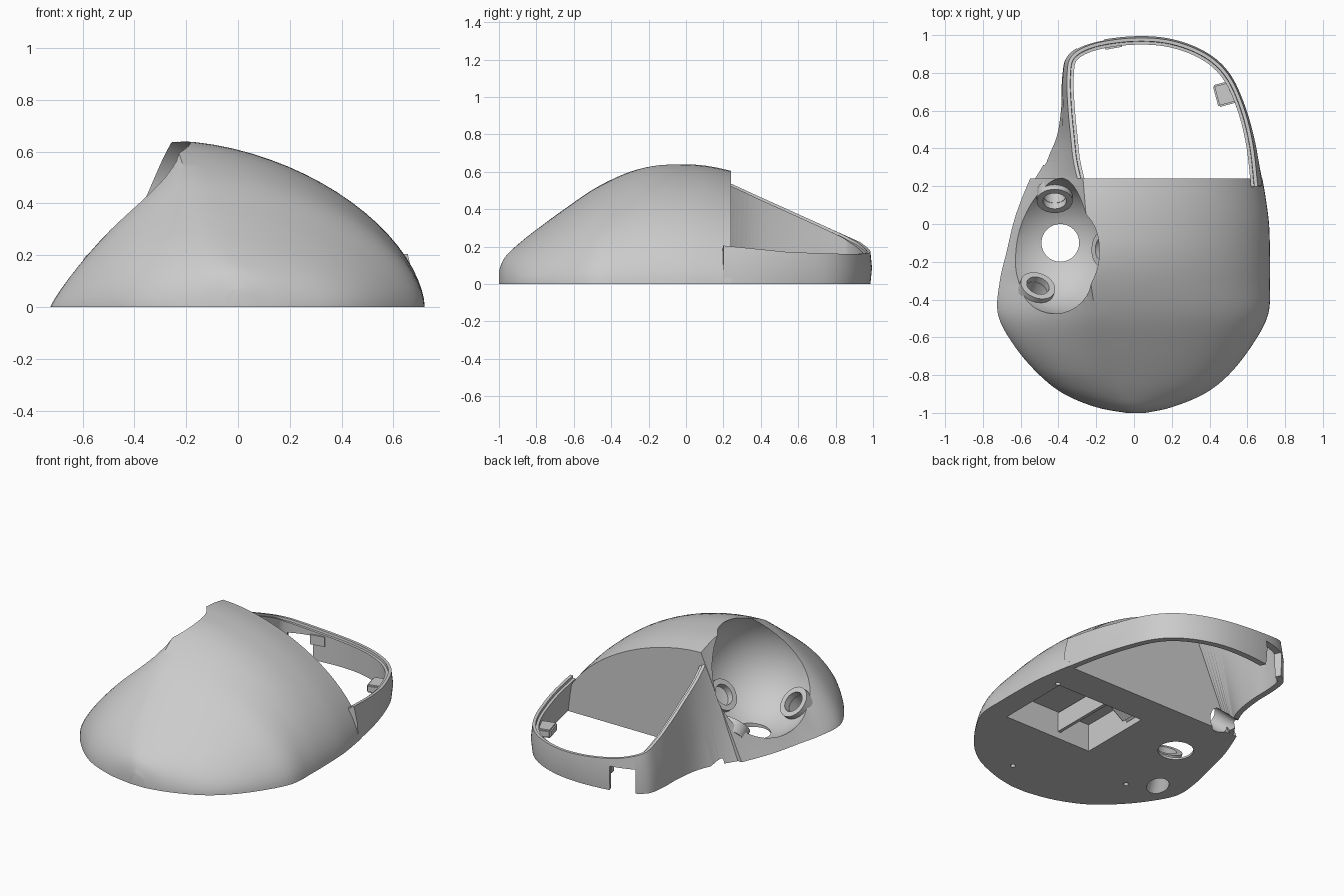
import bpy, bmesh, math
from mathutils import Vector

if "Cube" in bpy.data.objects:
    bpy.data.objects.remove(bpy.data.objects["Cube"], do_unlink=True)

grey = bpy.data.materials.new("shell_grey")
grey.use_nodes = True
grey.diffuse_color = (0.6, 0.6, 0.6, 1)
grey.node_tree.nodes["Principled BSDF"].inputs["Base Color"].default_value = (0.6, 0.6, 0.6, 1)


def make(name, bm):
    """Turn a bmesh into an object with outward normals."""
    bmesh.ops.recalc_face_normals(bm, faces=bm.faces[:])
    if bm.calc_volume(signed=True) < 0:
        bmesh.ops.reverse_faces(bm, faces=bm.faces[:])
    me = bpy.data.meshes.new(name)
    bm.to_mesh(me)
    bm.free()
    me.materials.append(grey)
    ob = bpy.data.objects.new(name, me)
    bpy.context.collection.objects.link(ob)
    return ob


def smooth_rows(rows, steps):
    """Catmull-Rom resampling of a list of tuples."""
    rows = [Vector(r) for r in rows]
    out = []
    for i in range(len(rows) - 1):
        a, b = rows[i], rows[i + 1]
        ma = (b - rows[max(i - 1, 0)]) / 2
        mb = (rows[min(i + 2, len(rows) - 1)] - a) / 2
        for s in range(steps):
            t = s / steps
            out.append(a * (2*t**3 - 3*t*t + 1) + ma * (t**3 - 2*t*t + t)
                       + b * (3*t*t - 2*t**3) + mb * (t**3 - t*t))
    return out + [rows[-1]]


def loft(name, sections):
    """Skin closed sections and cap both ends."""
    bm = bmesh.new()
    loops = [[bm.verts.new(p) for p in s] for s in sections]
    n = len(loops[0])
    for a, b in zip(loops, loops[1:]):
        for i in range(n):
            j = (i + 1) % n
            bm.faces.new((a[i], a[j], b[j], b[i]))
    bm.faces.new(loops[0])
    bm.faces.new(loops[-1])
    bmesh.ops.triangulate(bm, faces=bm.faces[:])
    return make(name, bm)


def tube(name, start, direction, length, outer, inner=0, sides=32):
    """Cylinder, or hollow tube when an inner radius is given."""
    bm = bmesh.new()
    q = Vector(direction).to_track_quat('Z', 'Y')
    prof = [(outer, 0), (outer, length)]
    prof += [(inner, length), (inner, 0)] if inner else []
    rings = []
    for r, h in prof:
        rings.append([bm.verts.new(Vector(start) + q @ Vector(
            (r * math.cos(math.tau * k / sides), r * math.sin(math.tau * k / sides), h)))
            for k in range(sides)])
    pairs = list(zip(rings, rings[1:])) + ([(rings[-1], rings[0])] if inner else [])
    for a, b in pairs:
        for k in range(sides):
            j = (k + 1) % sides
            bm.faces.new((a[k], a[j], b[j], b[k]))
    if not inner:
        bm.faces.new(rings[0])
        bm.faces.new(rings[-1])
    return make(name, bm)


def box(name, centre, size, rot=(0, 0, 0), bevel=0):
    bm = bmesh.new()
    bmesh.ops.create_cube(bm, size=1)
    bmesh.ops.scale(bm, vec=size, verts=bm.verts[:])
    if bevel:
        bmesh.ops.bevel(bm, geom=bm.edges[:], offset=bevel, segments=2, affect='EDGES')
    ob = make(name, bm)
    ob.location, ob.rotation_euler = centre, rot
    return ob


def volume(me):
    bm = bmesh.new()
    bm.from_mesh(me)
    v = bm.calc_volume(signed=True)
    bm.free()
    return v


def cut(ob, cutters):
    """Subtract each cutter, taking the first solver that gives a sound solid."""
    for c in cutters:
        c.hide_render = True
        before = volume(ob.data)
        for solver in ('MANIFOLD', 'EXACT', 'FLOAT'):
            m = ob.modifiers.new("cut", 'BOOLEAN')
            m.operation, m.solver, m.object = 'DIFFERENCE', solver, c
            bpy.context.view_layer.update()
            dg = bpy.context.evaluated_depsgraph_get()
            me = bpy.data.meshes.new_from_object(ob.evaluated_get(dg))
            ob.modifiers.clear()
            if before * .5 < volume(me) < before * .99999:
                ob.data = me
                break


# Main body: y, left edge, right edge, ridge x, ridge height
stations = [(-1, -.04, .06, 0, .07), (-.97, -.2, .2, -.02, .14), (-.9, -.37, .37, -.06, .21),
            (-.8, -.5, .5, -.1, .29), (-.65, -.63, .62, -.15, .4), (-.48, -.72, .71, -.2, .515),
            (-.3, -.71, .72, -.23, .6), (-.15, -.675, .72, -.24, .637), (0, -.64, .715, -.25, .64),
            (.12, -.6, .7, -.26, .63), (.24, -.55, .68, -.27, .605)]


def body_section(row):
    y, xl, xr, xp, zp = row
    k = min(max((-.3 - y) / .5, 0), 1)      # flat flank at the back, round nose
    p, q = 1 + .75 * k, 1 - .42 * k
    n = 20
    pts = []
    for i in range(n):
        u = math.sin(math.pi / 2 * (1 - i / n))
        pts.append((xp + (xl - xp) * u, y, zp * max(1 - u**p, 0)**q))
    for i in range(n + 1):
        u = math.sin(math.pi / 2 * i / n)
        pts.append((xp + (xr - xp) * u, y, zp * max(1 - u**1.75, 0)**.58))
    return pts


body = loft("main_body", [body_section(r) for r in smooth_rows(stations, 5)])

# Ball socket with floor opening, roller bores, underside bay, screw holes
ball = Vector((-.42, -.115, .365))
bm = bmesh.new()
bmesh.ops.create_uvsphere(bm, u_segments=56, v_segments=32, radius=.36)
bmesh.ops.translate(bm, verts=bm.verts[:], vec=ball)
socket_cutter = make("socket_cutter", bm)
rollers = {"front": Vector((-.28, -.67, -.69)), "back": Vector((0, .75, -.66)),
           "side": Vector((.8, -.05, -.6))}
bores = [tube(n + "_bore_cutter", ball, rollers[n], .7, .06) for n in ("front", "back")]
cutters = [socket_cutter, tube("floor_hole_cutter", (-.39, -.1, -.1), (0, 0, 1), .2, .1),
           box("bay_cutter", (.28, -.19, .05), (.6, .46, .24))] + bores
for x, y in [(.2, -.82), (-.42, -.57), (.6, .05)]:
    cutters.append(tube("screw_hole_cutter", (x, y, -.05), (0, 0, 1), .1, .015, sides=12))

# Window frame: base outline x, y, and inward lean of the top edge
outline = [(-.55, .2, .26), (-.47, .33, .15), (-.41, .46, .075), (-.385, .62, .035),
           (-.38, .78, .025), (-.35, .89, .02), (-.22, .955, .01), (0, .985, 0), (.2, .97, 0),
           (.38, .9, 0), (.5, .79, 0), (.58, .62, 0), (.64, .42, -.01), (.685, .2, -.03)]
path = smooth_rows(outline, 6)
tops = [Vector((x + lean, y, 0)) for x, y, lean in path]
sections = []
for i, (x, y, lean) in enumerate(path):
    along = (tops[min(i + 1, len(tops) - 1)] - tops[max(i - 1, 0)]).normalized()
    inward = Vector((along.y, -along.x, 0)) * .036
    t = min(max((.6 - x - lean) / .88, 0), 1)
    low, high = .2 - .1 * (y - .25), .53 - .45 * (y - .25)
    up = Vector((0, 0, low + (high - low) * t))
    base = Vector((x, y, 0))
    crown = tops[i] + up
    sections.append([base, base.lerp(crown, .5) - inward * .25, crown,
                     crown + inward * .5, crown + inward * .55 - Vector((0, 0, .015)),
                     crown + inward - Vector((0, 0, .015)), base + inward])
frame = loft("window_frame", sections)
notch = box("cable_notch_cutter", (-.23, .95, .05), (.15, .2, .2), (0, 0, math.radians(25)))

cut(body, cutters)
cut(frame, [notch, bores[1], socket_cutter])
for c in cutters + [notch]:
    bpy.data.objects.remove(c, do_unlink=True)

# Roller seats inside the socket
seats = [tube(n + "_roller_seat", ball + d * .315, d, .07, .095, .062)
         for n, d in rollers.items()]

# Small fittings: clip tab, rib, sensor housing in the bay
box("clip_tab", (.485, .69, .1), (.11, .12, .05), (0, 0, math.radians(15)), .008)
box("frame_rib", (-.11, .945, .13), (.09, .03, .06), (0, 0, math.radians(10)))
box("sensor_housing", (.03, .0, .1), (.14, .17, .13), (0, math.radians(-35), 0), .02)
box("bay_divider", (.2, -.19, .1), (.02, .45, .12))

# Smooth shading with sharp edges kept
bpy.ops.object.select_all(action='DESELECT')
for ob in [body, frame] + seats:
    ob.select_set(True)
bpy.context.view_layer.objects.active = body
bpy.ops.object.shade_smooth_by_angle(angle=math.radians(30))
